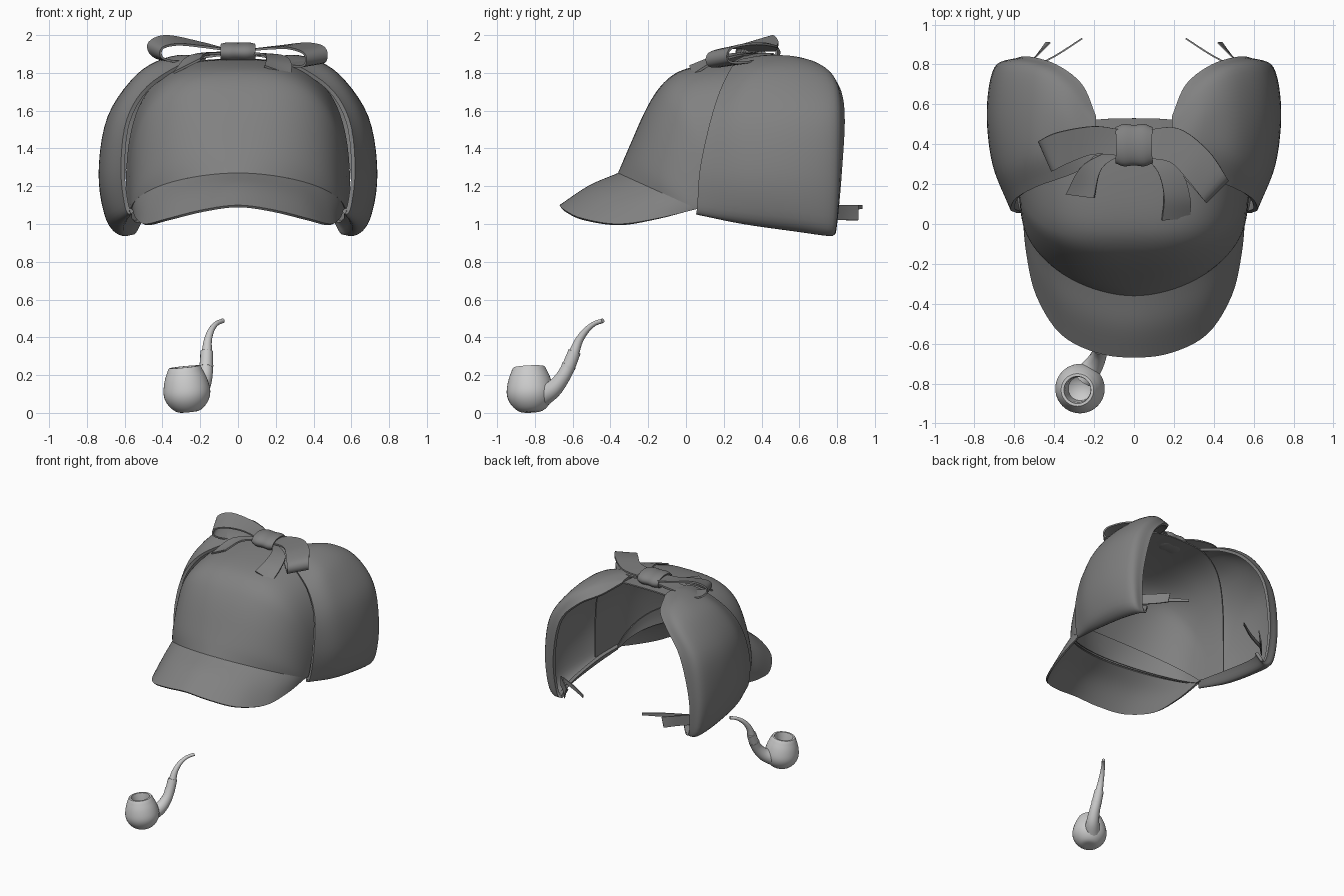
import bpy, bmesh
from math import sin, cos, pi

cloth = bpy.data.materials.new("dark_cloth")
cloth.diffuse_color = (.22, .22, .22, 1)


def spline(pts, n):
    """Catmull-Rom curve through points of any dimension, n steps per span."""
    mix = lambda a, b: tuple(2 * p - q for p, q in zip(a, b))
    q = [mix(pts[0], pts[1])] + list(pts) + [mix(pts[-1], pts[-2])]
    out = []
    for i in range(len(pts) - 1):
        for k in range(n):
            t = k / n
            out.append(tuple(0.5 * (2 * b + (c - a) * t + (2 * a - 5 * b + 4 * c - d) * t * t
                                    + (3 * b - a - 3 * c + d) * t ** 3)
                             for a, b, c, d in zip(*q[i:i + 4])))
    return out + [tuple(pts[-1])]


def surface(name, rows, nu=4, nv=4, thick=0.02, offset=-1, mirror=False, mat=cloth):
    """Smooth sheet through rows of points."""
    rows = [spline(r, nu) for r in rows]
    grid = list(zip(*[spline(c, nv) for c in zip(*rows)]))
    bm = bmesh.new()
    v = [[bm.verts.new(p) for p in r] for r in grid]
    for a, b in zip(v, v[1:]):
        for j in range(len(a) - 1):
            bm.faces.new((a[j], a[j + 1], b[j + 1], b[j]))
    bmesh.ops.remove_doubles(bm, verts=bm.verts, dist=0.0005)
    me = bpy.data.meshes.new(name)
    bm.to_mesh(me)
    bm.free()
    if mat:
        me.materials.append(mat)
    ob = bpy.data.objects.new(name, me)
    bpy.context.collection.objects.link(ob)
    if thick:
        s = ob.modifiers.new("thickness", 'SOLIDIFY')
        s.thickness, s.offset = thick, offset
    if mirror:
        ob.modifiers.new("mirror", 'MIRROR').use_mirror_merge = False
    return ob


def tube(name, pts):
    """Tapered round tube; points are (x, y, z, radius)."""
    cu = bpy.data.curves.new(name, 'CURVE')
    cu.dimensions, cu.bevel_depth, cu.bevel_resolution = '3D', 1, 5
    cu.use_fill_caps = True
    path = spline(pts, 5)
    sp = cu.splines.new('POLY')
    sp.points.add(len(path) - 1)
    for p, (x, y, z, r) in zip(sp.points, path):
        p.co, p.radius = (x, y, z, 1), r
    bpy.context.collection.objects.link(bpy.data.objects.new(name, cu))


# Crown: arches from side to side, following the centre-line profile
profile = spline([(-.36, 1.27), (-.3, 1.41), (-.2, 1.63), (-.1, 1.765),
                  (.03, 1.83), (.28, 1.865), (.53, 1.875)], 3)
last = len(profile) - 1


def arch(k, n, inset=0.0):
    v = k / last
    y1, z1 = profile[k]
    w = 1.85 + min(1.15, v * 2.4)
    y0 = .06 + .25 * v
    pts = []
    for i in range(n + 1):
        c, f = cos(pi * i / n), max(0, sin(pi * i / n)) ** (2 / w)
        x = -(.565 + .03 * v - inset) * (1 if c > 0 else -1) * abs(c) ** (2 / w)
        pts.append((x, y0 + (y1 + inset - y0) * f ** (1 + 2 * v * v), 1.08 + (z1 - 1.08) * f))
    return pts


surface("crown", [arch(k, 48) for k in range(last + 1)], 1, 2, .01)
surface("sweat_band", [arch(k, 48, .022) for k in range(4)], 1, 2, .008)

# Brim
half = [(.56, .06, 1.08), (.54, -.15, 1.03), (.49, -.36, 1.0),
        (.37, -.55, 1.03), (.19, -.645, 1.075), (0, -.67, 1.10)]
outer = [(-x, y, z) for x, y, z in half] + half[-2::-1]
inner = arch(0, 10)
middle = [((a[0] + b[0]) / 2, (a[1] + b[1]) / 2, (a[2] + b[2]) / 2 + .018 * sin(pi * i / 10))
          for i, (a, b) in enumerate(zip(outer, inner))]
surface("brim", [outer, middle, inner], 5, 5, .014)

# Side flaps, rows running from the front edge round to the back edge;
# the first row is the hem, turned up inside
surface("ear_flap", [
    [(.54, .08, 1.09), (.56, .3, 1.07), (.56, .58, 1.03), (.54, .72, 1.01), (.51, .76, 1.01)],
    [(.57, .055, 1.05), (.61, .3, 1.00), (.62, .58, .96), (.60, .75, .937), (.55, .785, .945)],
    [(.6, .06, 1.1), (.675, .3, 1.06), (.70, .58, 1.03), (.67, .775, 1.0), (.59, .80, 1.0)],
    [(.62, .075, 1.3), (.71, .3, 1.28), (.738, .57, 1.27), (.70, .785, 1.26), (.60, .825, 1.27)],
    [(.59, .13, 1.55), (.66, .3, 1.57), (.69, .55, 1.57), (.655, .785, 1.57), (.53, .84, 1.59)],
    [(.48, .19, 1.73), (.52, .35, 1.79), (.535, .58, 1.79), (.5, .77, 1.77), (.39, .80, 1.75)],
    [(.27, .27, 1.862), (.33, .4, 1.885), (.36, .56, 1.885), (.34, .68, 1.86), (.26, .7, 1.82)],
    [(.17, .38, 1.88), (.18, .43, 1.89), (.19, .47, 1.885), (.19, .51, 1.88), (.19, .54, 1.87)],
], 6, 5, .022, mirror=True)

# Loose tie ribbons at the back of the flaps
surface("flap_tie", [
    [(.58, .75, 1.02), (.5, .83, 1.02), (.44, .91, 1.02)],
    [(.58, .75, 1.10), (.5, .83, 1.10), (.42, .91, 1.10)]], 4, 2, .008, 0, True)
surface("flap_tie_end", [
    [(.56, .76, 1.07), (.40, .84, 1.07), (.26, .93, 1.08)],
    [(.56, .76, 1.10), (.40, .84, 1.10), (.26, .93, 1.10)]], 4, 2, .008, 0, True)

# Bow on top: two loops, two tails and a knot
surface("bow_loop_left", [
    [(-.05, .34, 1.92), (-.2, .35, 1.94), (-.32, .31, 1.95), (-.40, .27, 1.93),
     (-.40, .27, 1.88), (-.32, .31, 1.86), (-.2, .34, 1.88), (-.05, .34, 1.90)],
    [(-.05, .47, 1.92), (-.2, .49, 1.96), (-.38, .46, 1.995), (-.47, .42, 1.96),
     (-.46, .42, 1.90), (-.38, .45, 1.87), (-.2, .47, 1.89), (-.05, .46, 1.90)]], 5, 4, .012, 0)
surface("bow_loop_right", [
    [(.05, .33, 1.92), (.18, .31, 1.93), (.27, .22, 1.93), (.35, .12, 1.90),
     (.35, .12, 1.84), (.27, .21, 1.84), (.17, .3, 1.88), (.05, .34, 1.90)],
    [(.05, .47, 1.92), (.22, .48, 1.94), (.37, .37, 1.955), (.46, .24, 1.93),
     (.46, .23, 1.86), (.37, .35, 1.86), (.2, .45, 1.89), (.05, .46, 1.90)]], 5, 4, .012, 0)
surface("bow_tail_left", [
    [(-.04, .36, 1.90), (-.16, .28, 1.90), (-.2, .13, 1.87)],
    [(-.04, .40, 1.91), (-.25, .30, 1.89), (-.34, .15, 1.80)]], 5, 4, .012, 0)
surface("bow_tail_right", [
    [(.05, .34, 1.90), (.12, .26, 1.90), (.15, .14, 1.88), (.14, .02, 1.835)],
    [(.07, .38, 1.90), (.23, .27, 1.89), (.28, .14, 1.85), (.28, .03, 1.785)]], 5, 4, .012, 0)
surface("bow_knot", [
    [(x, .395 + r * cos(pi * i / 8), 1.908 + .48 * r * sin(pi * i / 8)) for i in range(17)]
    for x, r in ((-.09, .085), (-.05, .1), (0, .095), (.05, .1), (.09, .085))], 2, 3, .012, 0)

# Pipe bowl, turned from a profile and leaning slightly
bowl = spline([(.0, .0), (.06, .004), (.105, .045), (.124, .1), (.113, .17), (.088, .232)], 4) \
    + [(.082, .24), (.068, .24), (.063, .2), (.06, .1), (.0, .06)]
ob = surface("pipe_bowl", [
    [(r * cos(pi * i / 20), r * sin(pi * i / 20), z) for i in range(41)]
    for r, z in bowl], 1, 1, 0, mat=None)
ob.location, ob.rotation_euler = (-.26, -.82, .005), (.05, -.1, 0)

# Pipe shank, collar and curved mouthpiece
tube("pipe_shank", [(-.25, -.77, .085, .06), (-.2, -.705, .125, .048), (-.175, -.655, .185, .039),
                    (-.168, -.62, .25, .036), (-.165, -.59, .325, .034)])
tube("pipe_collar", [(-.169, -.625, .24, .038), (-.168, -.619, .252, .038)])
tube("pipe_mouthpiece", [(-.165, -.592, .32, .028), (-.16, -.568, .38, .022), (-.143, -.53, .435, .017),
                         (-.115, -.485, .472, .013), (-.08, -.44, .488, .012)])

# Apply modifiers and smooth everything
for ob in list(bpy.context.collection.objects):
    bpy.ops.object.select_all(action='DESELECT')
    ob.select_set(True)
    bpy.context.view_layer.objects.active = ob
    bpy.ops.object.convert(target='MESH')
    bpy.ops.object.shade_smooth_by_angle(angle=.7)
